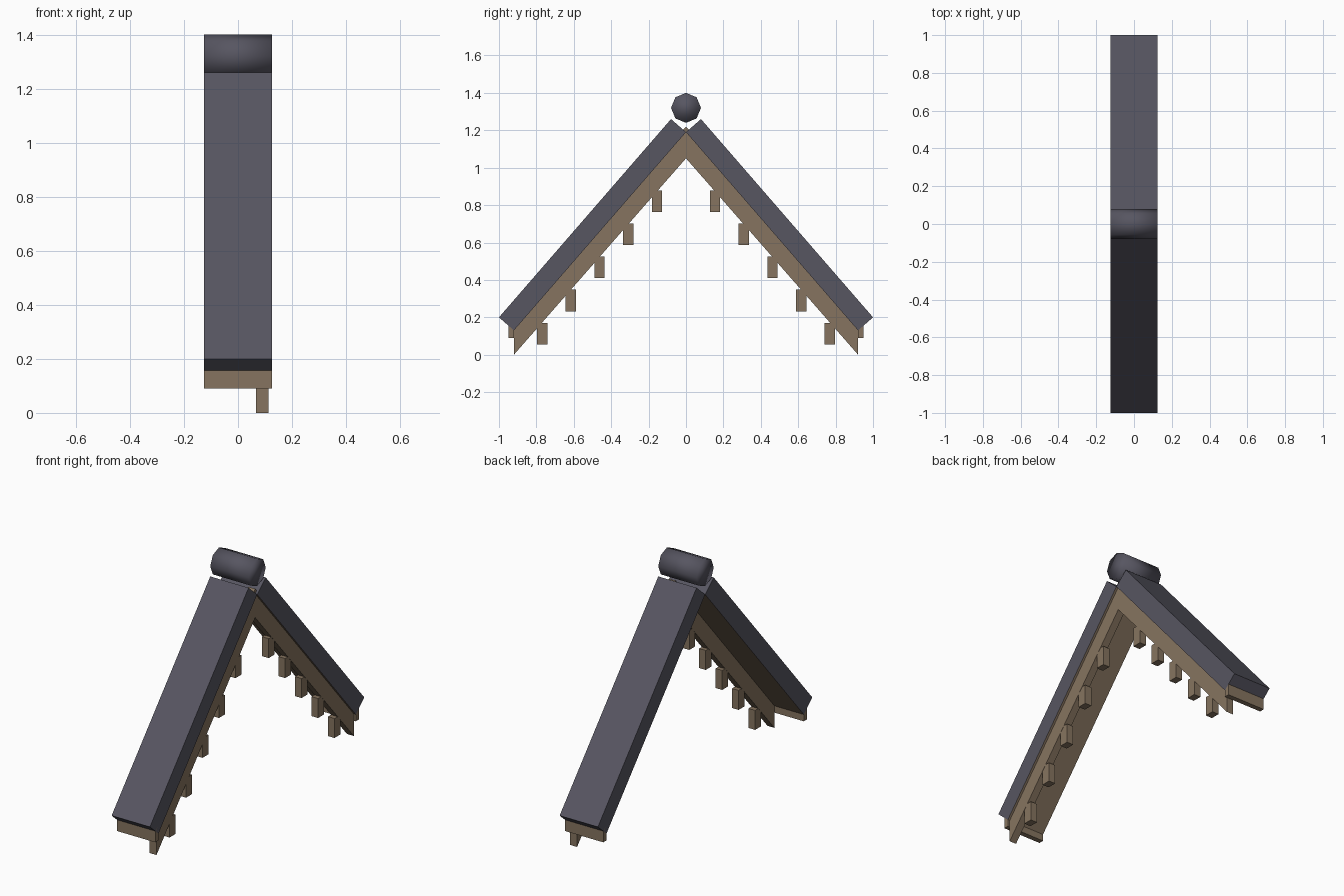
import bpy, bmesh
from mathutils import Vector

if "Cube" in bpy.data.objects:
    bpy.data.objects.remove(bpy.data.objects["Cube"])


def material(name, rgb):
    m = bpy.data.materials.new(name)
    m.diffuse_color = (*rgb, 1)
    m.use_nodes = True
    m.node_tree.nodes["Principled BSDF"].inputs["Base Color"].default_value = m.diffuse_color
    return m


slate = material("slate", (0.095, 0.092, 0.12))
wood = material("wood", (0.24, 0.175, 0.115))


def prism(name, profile, x0, x1, mats):
    """Extrude a (y, z) profile along x."""
    bm = bmesh.new()
    face = bm.faces.new([bm.verts.new((x0, y, z)) for y, z in profile])
    ext = bmesh.ops.extrude_face_region(bm, geom=[face])
    verts = [g for g in ext["geom"] if isinstance(g, bmesh.types.BMVert)]
    bmesh.ops.translate(bm, verts=verts, vec=Vector((x1 - x0, 0, 0)))
    bmesh.ops.recalc_face_normals(bm, faces=bm.faces)
    me = bpy.data.meshes.new(name)
    bm.to_mesh(me)
    bm.free()
    for m in mats:
        me.materials.append(m)
    ob = bpy.data.objects.new(name, me)
    bpy.context.collection.objects.link(ob)
    return ob


def block(name, y, z0, z1, width, x0, x1):
    a, b = y - width / 2, y + width / 2
    return prism(name, [(a, z0), (b, z0), (b, z1), (a, z1)], x0, x1, [wood])


HALF = 0.125            # half length of the roof section
BX0, BX1 = 0.067, 0.112  # gable board position

for side, s in (("front", -1), ("back", 1)):
    # Roof slab with a timber underside
    slab = prism("roof_slab_" + side,
                 [(0, 1.19), (s * 0.08, 1.26), (s * 1.0, 0.2), (s * 0.92, 0.13)],
                 -HALF, HALF, [slate, wood])
    for p in slab.data.polygons:
        if p.normal.z < -0.3 and p.normal.y * s < 0:
            p.material_index = 1

    # Eave fascia
    block("fascia_" + side, s * 0.935, 0.09, 0.17, 0.03, -HALF, HALF)

    # Hanging blocks below the gable board
    for i in range(5):
        y = 0.155 + i * 0.1535
        z = 0.762 - i * 0.1765
        block(f"hanging_block_{side}_{i + 1}", s * y, z, z + 0.115, 0.055, BX0 + 0.001, BX1 - 0.001)

# Gable board
prism("gable_board",
      [(0, 1.22), (0.92, 0.16), (0.92, 0), (0, 1.05), (-0.92, 0), (-0.92, 0.16)],
      BX0, BX1, [wood])

# Ridge roll
bpy.ops.mesh.primitive_cylinder_add(vertices=8, radius=0.08, depth=2 * HALF,
                                    location=(0, 0, 1.32), rotation=(0, 1.5707963, 0))
ridge = bpy.context.object
ridge.name = "ridge_roll"
ridge.data.materials.append(slate)
bpy.ops.object.shade_smooth()
